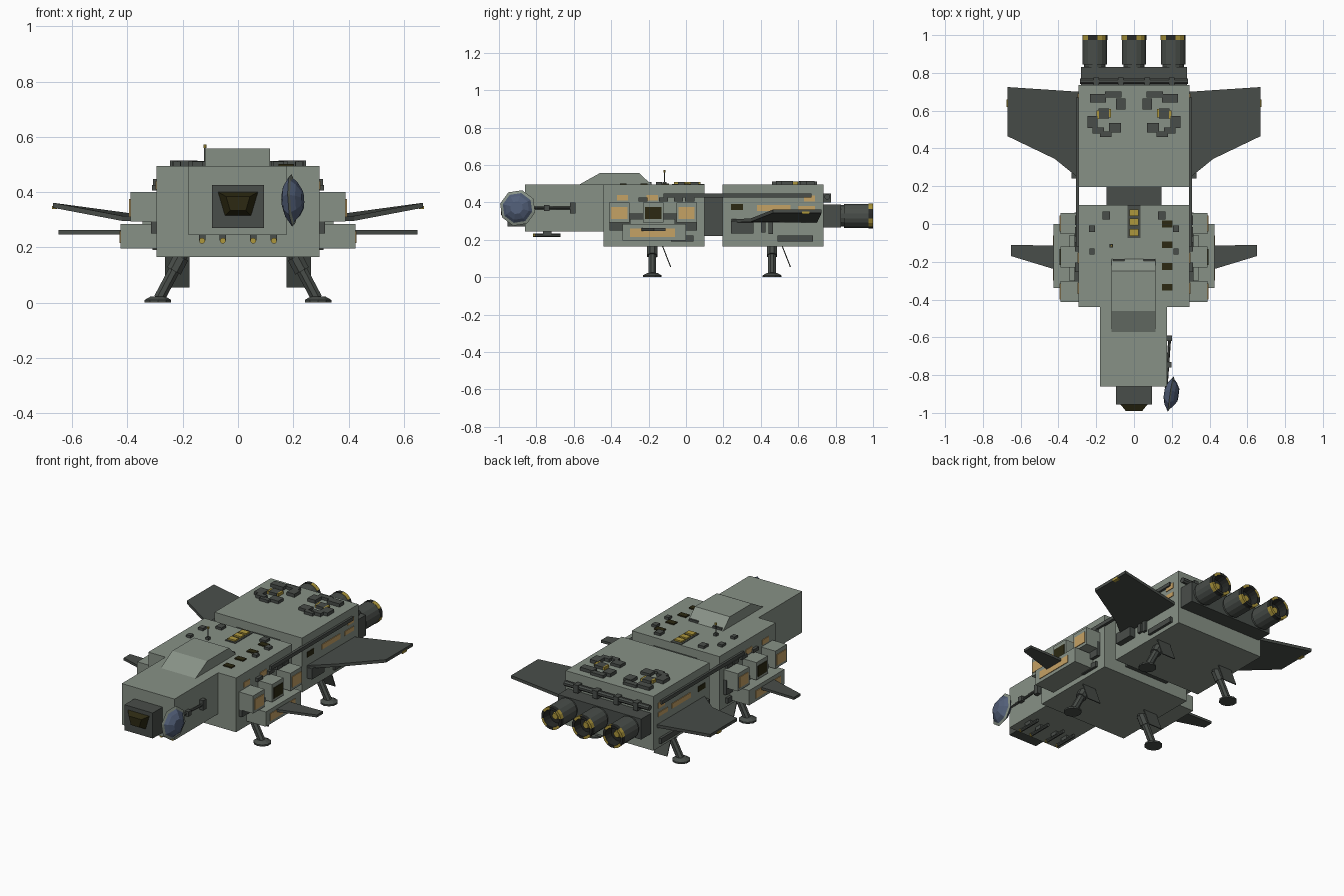
import bpy, bmesh, math
from mathutils import Vector, Matrix

if "Cube" in bpy.data.objects:
    bpy.data.objects.remove(bpy.data.objects["Cube"])


def mat(name, r, g, b):
    m = bpy.data.materials.new(name)
    m.diffuse_color = (r, g, b, 1)
    m.use_nodes = True
    m.node_tree.nodes["Principled BSDF"].inputs["Base Color"].default_value = m.diffuse_color
    return m


HULL = mat("hull_green", .245, .285, .24)
DARK = mat("dark_metal", .066, .075, .067)
BLACK = mat("black_trim", .02, .022, .02)
GLASS = mat("dark_glass", .025, .022, .006)
TAN = mat("tan_panel", .56, .36, .13)
GOLD = mat("gold", .42, .31, .045)
BLUE = mat("dish_blue", .085, .115, .19)


def make(name, verts, faces, *mats):
    me = bpy.data.meshes.new(name)
    me.from_pydata([tuple(v) for v in verts], [], faces)
    bm = bmesh.new()
    bm.from_mesh(me)
    bmesh.ops.recalc_face_normals(bm, faces=bm.faces)
    bm.to_mesh(me)
    bm.free()
    ob = bpy.data.objects.new(name, me)
    bpy.context.collection.objects.link(ob)
    for m in mats:
        me.materials.append(m)
    return ob


def prism(name, a, b, m):
    """Solid between two matching outlines."""
    n = len(a)
    faces = [tuple(range(n)), tuple(range(n, 2 * n))]
    faces += [(i, (i + 1) % n, n + (i + 1) % n, n + i) for i in range(n)]
    return make(name, list(a) + list(b), faces, m)


def box(name, x0, x1, y0, y1, z0, z1, m):
    lo = [(x0, y0, z0), (x1, y0, z0), (x1, y1, z0), (x0, y1, z0)]
    return prism(name, lo, [(x, y, z1) for x, y, _ in lo], m)


def pair(name, x0, x1, *rest):
    for s, side in ((1, "right"), (-1, "left")):
        box(f"{name}_{side}", s * x0, s * x1, *rest)


def lathe(name, profile, origin, axis, n, *mats):
    """Revolve (radius, distance) points around an axis."""
    rot = Vector((0, 0, 1)).rotation_difference(Vector(axis)).to_matrix()
    verts, faces = [], []
    for r, d in profile:
        for i in range(n):
            t = 2 * math.pi * (i + .5) / n
            verts.append(Vector(origin) + rot @ Vector((r * math.cos(t), r * math.sin(t), d)))
    for k in range(len(profile) - 1):
        for i in range(n):
            j = (i + 1) % n
            faces.append((k * n + i, k * n + j, (k + 1) * n + j, (k + 1) * n + i))
    faces += [tuple(range(n)), tuple(range((len(profile) - 1) * n, len(profile) * n))]
    return make(name, verts, faces, *mats)


def rod(name, a, b, r, m, n=8):
    d = Vector(b) - Vector(a)
    return lathe(name, [(r, 0), (r, d.length)], a, d.normalized(), n, m)


# Main hull modules and connecting neck
box("mid_hull", -.295, .295, -.44, .10, .165, .495, HULL)
box("rear_hull", -.295, .295, .195, .735, .165, .495, HULL)
box("nose_hull", -.18, .175, -.86, -.44, .245, .495, HULL)
box("hull_connector", -.145, .145, .09, .205, .22, .445, DARK)

# Cockpit block with protruding window
box("cockpit", -.095, .095, -.955, -.85, .27, .425, DARK)
outer = [(-.072, -.955, .40), (.072, -.955, .40), (.047, -.955, .315), (-.047, -.955, .315)]
prism("cockpit_window", outer, [(x * .6, -.99, .36 + (z - .36) * .6) for x, y, z in outer], GLASS)

# Raised roof canopy
side = [(-.58, .49), (-.46, .557), (-.25, .557), (-.18, .49)]
prism("roof_canopy", [(-.12, y, z) for y, z in side], [(.115, y, z) for y, z in side], HULL)
pair("canopy_slit", .05, .11, -.195, -.185, .49, .508, DARK)

# Guns under the nose
for i, x in enumerate((-.13, -.055, .055, .13)):
    rod(f"gun_barrel_{i}", (x, -.81, .224), (x, -.67, .224), .010, DARK)
    rod(f"gun_tip_{i}", (x, -.818, .224), (x, -.808, .224), .011, GOLD)
    box(f"gun_mount_{i}", x - .012, x + .012, -.765, -.72, .224, .25, DARK)

# Dish on its arm
dish = lathe("dish", [(.025, -.035), (.06, -.025), (.098, 0), (.082, .006), (.066, .022), (.035, .040)],
             (.195, -.90, .37), (.98, -.15, .05), 8, BLUE, HULL)
for p in dish.data.polygons:
    rad = (p.center - Vector((.195, -.90, .37))).length
    if rad > .08 and p.normal.x > .3:
        p.material_index = 1
rod("dish_arm", (.17, -.87, .37), (.19, -.59, .37), .008, DARK)
box("dish_arm_block", .172, .20, -.62, -.59, .34, .40, DARK)
box("dish_arm_joint", .172, .198, -.76, -.73, .355, .385, DARK)

# Side pods
pair("lower_pod", .29, .425, -.34, .0, .195, .285, HULL)
pair("lower_pod_panel", .424, .429, -.30, -.06, .215, .26, TAN)
pair("pod_backing", .29, .315, -.41, .06, .25, .34, DARK)
for i, (y, m) in enumerate(((-.357, TAN), (-.175, GLASS), (.003, TAN))):
    pair(f"upper_pod_{i}", .29, .39, y - .055, y + .055, .293, .40, HULL)
    pair(f"upper_pod_panel_{i}", .389, .394, y - .043, y + .043, .31, .375, m)
pair("upper_pod_step", .29, .345, -.30, -.06, .285, .31, HULL)

# Side rails, windows and vents
pair("side_rail", .29, .308, -.12, .67, .425, .447, DARK)
for name, y0, y1, z0, z1, m in (
        ("front_tan_panel", -.37, -.31, .41, .44, TAN), ("mid_tan_panel", -.21, -.15, .41, .44, TAN),
        ("rear_window", .24, .305, .36, .392, GLASS), ("rear_tan_panel", .38, .56, .355, .385, TAN),
        ("rear_tan_panel_small", .63, .69, .405, .438, TAN), ("aft_tan_panel", .60, .69, .355, .38, TAN)):
    pair(name, .29, .299, y0, y1, z0, z1, m)
for i, (y0, y1, z0, z1) in enumerate(((-.08, .04, .19, .222), (.49, .68, .19, .222),
                                      (.40, .425, .24, .30), (.44, .465, .23, .30))):
    pair(f"side_vent_{i}", .29, .31, y0, y1, z0, z1, DARK)
for i, y in enumerate((-.23, -.12, -.04, .02)):
    pair(f"rail_clamp_{i}", .29, .312, y - .025, y + .025, .405, .425, DARK)

# Wings
rear_wing = [(.29, .24), (.42, .345), (.67, .465), (.67, .725), (.29, .70)]
front_wing = [(.42, -.24), (.65, -.17), (.65, -.11), (.42, -.115)]
for s, side in ((1, "right"), (-1, "left")):
    low = [(s * x, y, .292 + max(0, x - .40) * .19) for x, y in rear_wing]
    prism(f"rear_wing_{side}", low, [(x, y, z + .018) for x, y, z in low], DARK)
    low = [(s * x, y, .247) for x, y in front_wing]
    prism(f"front_wing_{side}", low, [(x, y, z + .015) for x, y, z in low], DARK)
pair("wing_mount", .29, .33, .24, .36, .235, .30, DARK)
pair("wing_light", .655, .674, .62, .66, .338, .350, GOLD)

# Engine manifold and three engines
box("engine_manifold", -.28, .28, .73, .83, .265, .39, DARK)
rod("rear_pipe", (-.285, .755, .43), (.285, .755, .43), .016, DARK)
for i, x in enumerate((-.2, -.07, .07, .2)):
    box(f"pipe_clamp_{i}", x - .015, x + .015, .73, .775, .40, .448, DARK)
for i, x in enumerate((-.207, 0, .207)):
    e = lathe(f"engine_{i}", [(.058, 0), (.058, .035), (.066, .035), (.066, .165), (.068, .165),
                              (.068, .19), (.052, .19), (.045, .14), (.022, .14), (.018, .155)],
              (x, .81, .328), (0, 1, 0), 16, DARK, GOLD, BLACK)
    for p in e.data.polygons:
        c = p.center - Vector((x, 0, .328))
        r = math.hypot(c.x, c.z)
        if r < .028:
            p.material_index = 1
        elif r < .05 and c.y > .90:
            p.material_index = 2
        elif c.y > .974:
            p.material_index = 1 if int((math.atan2(c.z, c.x) + 6.3) / (math.pi / 4)) % 2 else 2
    bpy.context.view_layer.objects.active = e

# Landing legs with feet, braces and bay doors
for y, end in ((-.18, "front"), (.46, "rear")):
    for s, side in ((1, "right"), (-1, "left")):
        tag = f"{end}_{side}"
        rod("leg_" + tag, (s * .20, y, .175), (s * .285, y, .015), .022, DARK)
        rod("leg_collar_" + tag, (s * .205, y, .165), (s * .232, y, .115), .03, DARK)
        lathe("foot_" + tag, [(.05, 0), (.05, .01), (.028, .022)], (s * .29, y, 0), (0, 0, 1), 10, DARK)
        d = [(s * .175, y + .05, .17), (s * .265, y + .05, .17), (s * .265, y + .095, .055), (s * .175, y + .095, .055)]
        prism("bay_door_" + tag, d, [(a, b + .006, c) for a, b, c in d], DARK)

# Roof lights, windows, small boxes and antenna
box("light_plate", -.035, .035, -.075, .10, .49, .499, DARK)
for i, y in enumerate((.06, .01, -.045)):
    box(f"roof_light_{i}", -.025, .025, y - .018, y + .018, .495, .508, GOLD)
for i, y in enumerate((0, -.11, -.225, -.335)):
    box(f"roof_window_{i}", .147, .203, y - .018, y + .018, .49, .502, GLASS)
for i, (x, y, h) in enumerate(((.147, .045, .02), (.222, -.025, .016), (.222, -.145, .014))):
    pair(f"roof_box_{i}", x - h, x + h, y - h * 1.1, y + h * 1.1, .49, .51, DARK)
box("antenna_base", -.13, -.11, -.125, -.105, .49, .51, DARK)
rod("antenna", (-.12, -.115, .50), (-.12, -.115, .565), .003, DARK, 6)
rod("antenna_tip", (-.12, -.115, .56), (-.12, -.115, .572), .006, GOLD, 6)

# Rear roof equipment clusters: centre and half size, mirrored
cluster = ((.19, .665, .043, .022), (.11, .685, .043, .016), (.07, .635, .026, .03), (.16, .585, .028, .026),
           (.22, .54, .027, .032), (.10, .51, .032, .026), (.19, .495, .03, .015), (.15, .475, .03, .014))
for i, (x, y, a, b) in enumerate(cluster):
    pair(f"roof_equipment_{i}", x - a, x + a, y - b, y + b, .49, .515 - .003 * (i % 2), DARK)
pair("equipment_trim", .122, .132, .565, .61, .49, .512, GOLD)
pair("equipment_light", .185, .198, .555, .60, .49, .513, GOLD)
